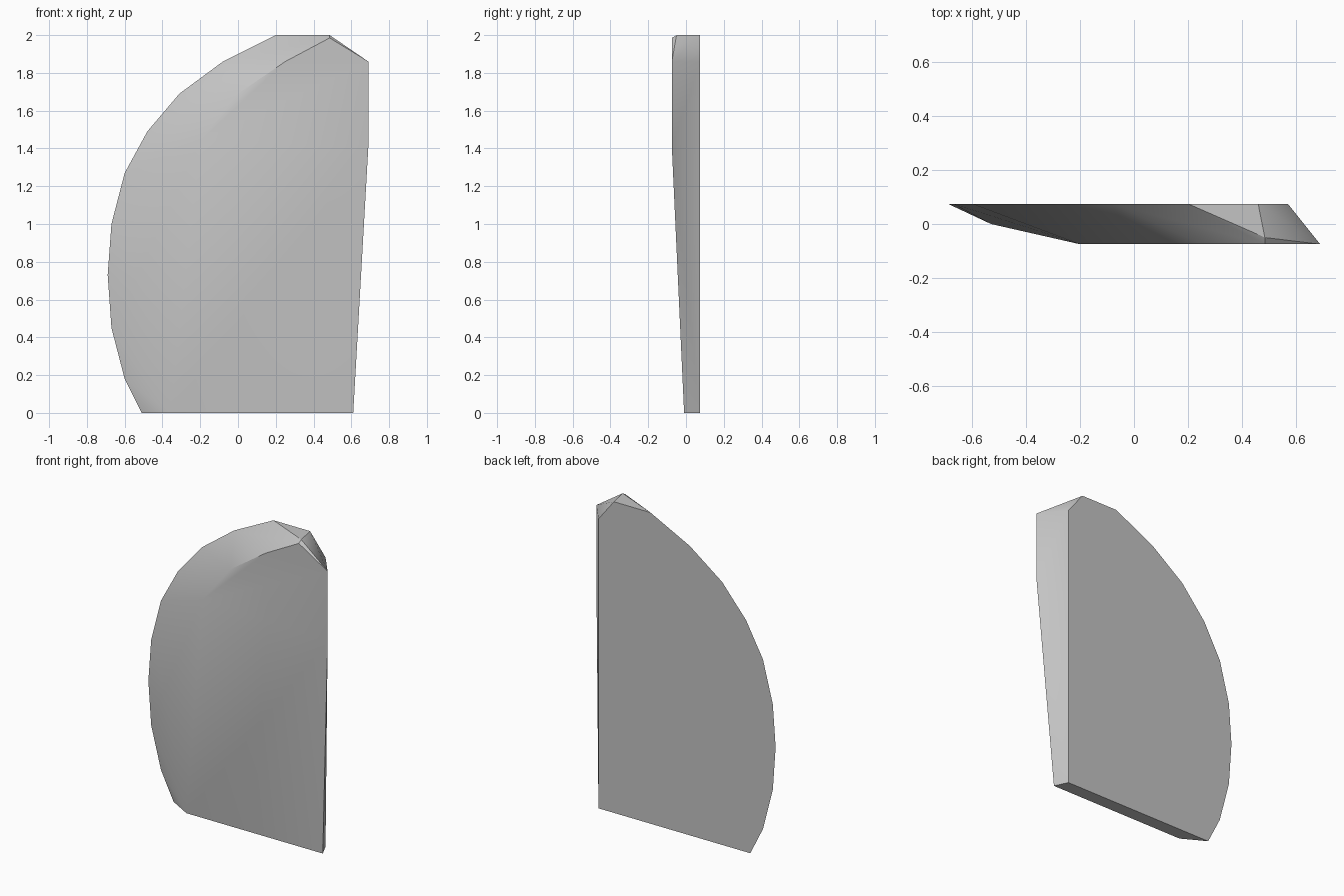
import bpy, bmesh, math

cube = bpy.data.objects.get("Cube")
if cube:
    bpy.data.objects.remove(cube, do_unlink=True)

BACK, FRONT, FOOT = 0.075, -0.075, -0.01

# Flat back outline (x, z): curved left edge, clipped top corner, straight right edge
back_outline = [(-0.51, 0), (-0.60, 0.18), (-0.67, 0.45), (-0.69, 0.73), (-0.67, 1.0),
                (-0.60, 1.27), (-0.48, 1.49), (-0.31, 1.69), (-0.08, 1.86),
                (0.20, 2.0), (0.46, 2.0), (0.57, 1.86), (0.57, 0)]
# Upper front face outline (x, z)
front_outline = [(-0.20, 1.44), (0.0, 1.69), (0.25, 1.86), (0.485, 1.985),
                 (0.69, 1.86), (0.69, 1.41)]
# Thin foot, top ridge and bulge of the left bevel (x, y, z)
extra = [(-0.36, FOOT, 0), (0.61, FOOT, 0), (0.485, -0.05, 2.0), (-0.53, 0.0, 0.73)]

points = [(x, BACK, z) for x, z in back_outline]
points += [(x, FRONT, z) for x, z in front_outline]
points += extra

# Wrap the points in one convex bevelled slab
bm = bmesh.new()
for p in points:
    bm.verts.new(p)
hull = bmesh.ops.convex_hull(bm, input=bm.verts[:])
inside = [v for v in hull["geom_interior"] if isinstance(v, bmesh.types.BMVert)]
bmesh.ops.delete(bm, geom=inside, context='VERTS')
bmesh.ops.dissolve_limit(bm, angle_limit=math.radians(0.5),
                         verts=bm.verts[:], edges=bm.edges[:])
bmesh.ops.recalc_face_normals(bm, faces=bm.faces[:])
mesh = bpy.data.meshes.new("bevelled_slab")
bm.to_mesh(mesh)
bm.free()

# Grey material
grey = bpy.data.materials.new("plain_grey")
grey.use_nodes = True
colour = (0.55, 0.55, 0.55, 1)
grey.diffuse_color = colour
grey.node_tree.nodes["Principled BSDF"].inputs["Base Color"].default_value = colour
mesh.materials.append(grey)

slab = bpy.data.objects.new("bevelled_slab", mesh)
bpy.context.collection.objects.link(slab)
bpy.ops.object.select_all(action='DESELECT')
slab.select_set(True)
bpy.context.view_layer.objects.active = slab
bpy.ops.object.shade_smooth_by_angle(angle=math.radians(33))
